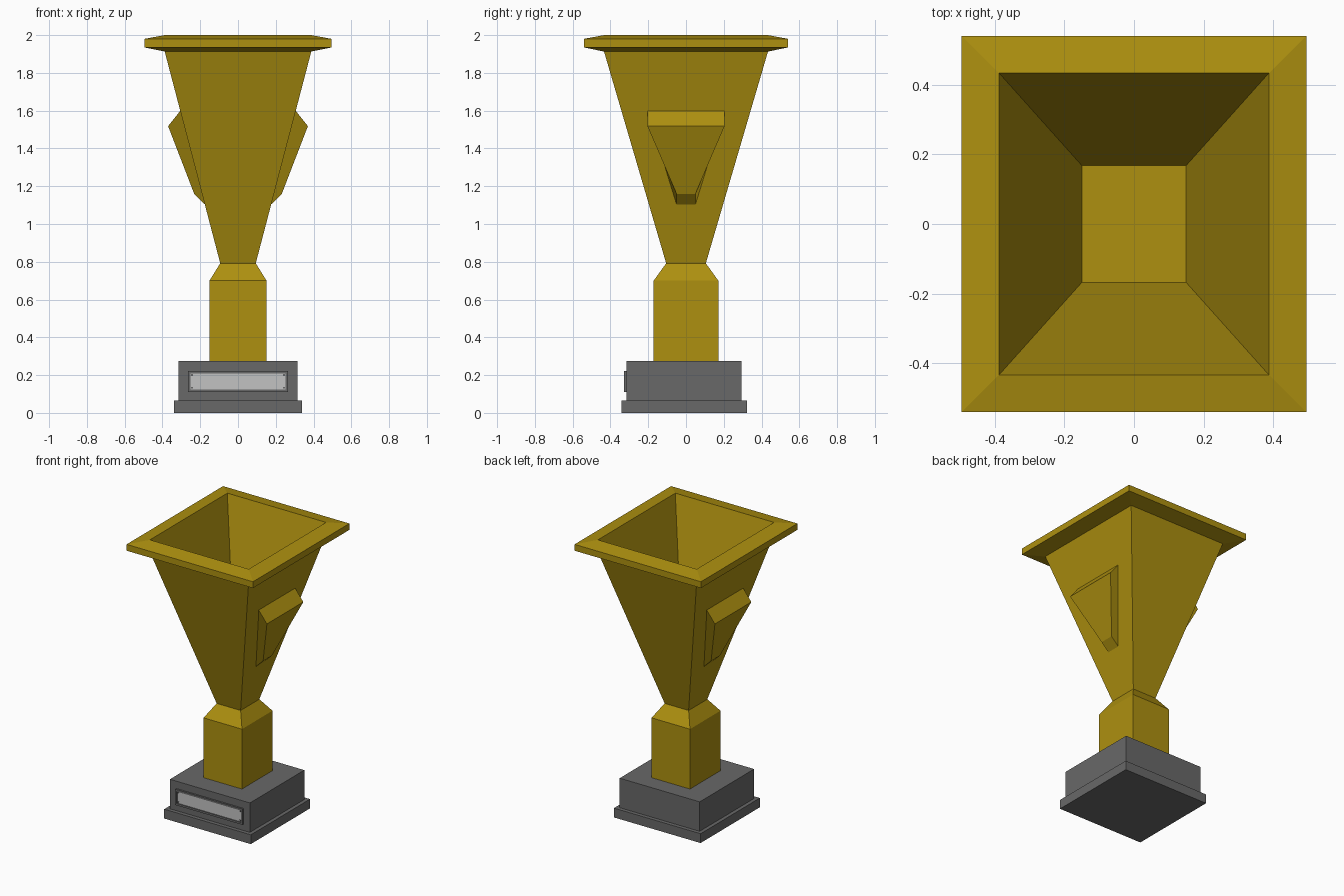
import bpy, bmesh

if "Cube" in bpy.data.objects:
    bpy.data.objects.remove(bpy.data.objects["Cube"])


def material(name, r, g, b):
    m = bpy.data.materials.new(name)
    m.diffuse_color = (r, g, b, 1)
    m.use_nodes = True
    m.node_tree.nodes["Principled BSDF"].inputs["Base Color"].default_value = m.diffuse_color
    return m


GOLD = material("gold", 0.42, 0.28, 0.005)
GREY = material("dark grey", 0.14, 0.14, 0.14)
SILVER = material("silver", 0.54, 0.54, 0.54)


def finish(name, bm, *mats):
    bmesh.ops.recalc_face_normals(bm, faces=bm.faces)
    me = bpy.data.meshes.new(name)
    bm.to_mesh(me)
    bm.free()
    for m in mats:
        me.materials.append(m)
    ob = bpy.data.objects.new(name, me)
    bpy.context.collection.objects.link(ob)
    return ob


def loft(bm, rings):
    """Join successive rings of points with quads and cap both ends."""
    loops = [[bm.verts.new(p) for p in ring] for ring in rings]
    for a, b in zip(loops, loops[1:]):
        n = len(a)
        for i in range(n):
            bm.faces.new((a[i], a[(i + 1) % n], b[(i + 1) % n], b[i]))
    bm.faces.new(loops[0])
    bm.faces.new(loops[-1])


def rect(hx, hy, z, cy=0):
    return [(-hx, cy - hy, z), (hx, cy - hy, z), (hx, cy + hy, z), (-hx, cy + hy, z)]


def stack(name, profile, mat, cy=0):
    bm = bmesh.new()
    loft(bm, [rect(hx, hy, z, cy) for hx, hy, z in profile])
    return finish(name, bm, mat)


# Stepped plinth
stack("plinth", [(0.34, 0.332, 0), (0.34, 0.332, 0.066), (0.314, 0.305, 0.066),
                 (0.314, 0.305, 0.275)], GREY, cy=-0.01)

# Stem, flared cup, rim and hollow interior in one profile
stack("cup", [(0.151, 0.171, 0.275), (0.151, 0.171, 0.70), (0.094, 0.105, 0.792),
              (0.388, 0.434, 1.913), (0.496, 0.541, 1.935), (0.496, 0.541, 1.98),
              (0.388, 0.434, 2.0), (0.15, 0.168, 1.09)], GOLD)

# Side handles: tapered wedge following the cup wall, mirrored across x
bm = bmesh.new()
outline = [(0.305, 0.204, 1.60), (0.37, 0.204, 1.518), (0.232, 0.05, 1.16), (0.176, 0.05, 1.104)]
loft(bm, [[(x, s * y, z) for x, y, z in outline] for s in (-1, 1)])
handle = finish("side_handles", bm, GOLD)
handle.modifiers.new("mirror", 'MIRROR')

# Name plate: framed box with a recessed silver panel on the front
bm = bmesh.new()


def plate_ring(hx, hz, y):
    return [(-hx, y, 0.167 - hz), (hx, y, 0.167 - hz), (hx, y, 0.167 + hz), (-hx, y, 0.167 + hz)]


loft(bm, [plate_ring(0.264, 0.056, -0.31), plate_ring(0.264, 0.056, -0.328),
          plate_ring(0.252, 0.042, -0.328), plate_ring(0.252, 0.042, -0.321)])
bm.faces.ensure_lookup_table()
bm.faces[-1].material_index = 1
finish("name_plate", bm, GREY, SILVER)

# Tiny pins in the plate corners
bm = bmesh.new()
for sx in (-1, 1):
    for sz in (-1, 1):
        x, z = sx * 0.243, 0.167 + sz * 0.034
        loft(bm, [[(x + dx, y, z + dz) for dx, dz in
                   ((-.005, -.005), (.005, -.005), (.005, .005), (-.005, .005))]
                  for y in (-0.320, -0.324)])
finish("plate_pins", bm, GREY)
